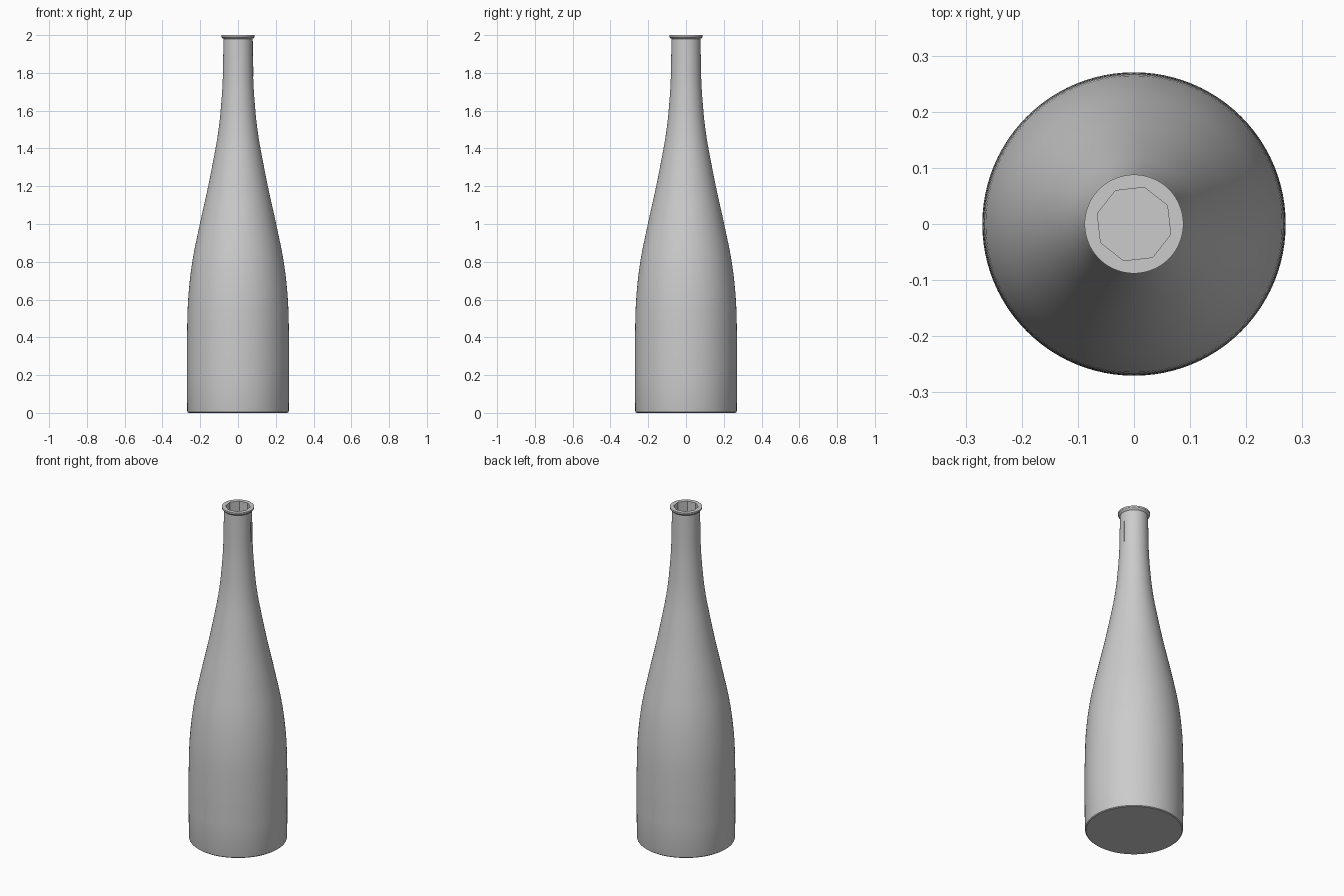
import bpy, bmesh, math
from mathutils import Vector

cube = bpy.data.objects.get("Cube")
if cube:
    bpy.data.objects.remove(cube)

SIDES = 96

# Single plain grey
grey = bpy.data.materials.new("plain_grey")
grey.use_nodes = True
colour = (0.6, 0.6, 0.6, 1)
grey.diffuse_color = colour
grey.node_tree.nodes["Principled BSDF"].inputs["Base Color"].default_value = colour


def smooth_path(points, steps=5):
    """Rounded path through (radius, height) points."""
    pts = [Vector(p) for p in points]
    ends = [pts[0]] + pts + [pts[-1]]
    path = []
    for a, b, c, d in zip(ends, ends[1:], ends[2:], ends[3:]):
        for i in range(steps):
            t = i / steps
            path.append(0.5 * (2 * b + (c - a) * t + (2 * a - 5 * b + 4 * c - d) * t**2
                               + (3 * b - a - 3 * c + d) * t**3))
    return path + [pts[-1]]


def lathe(name, profile):
    """Closed solid of revolution around z."""
    bm = bmesh.new()
    rings = []
    for r, z in profile:
        angles = [math.tau * i / SIDES for i in range(SIDES)]
        rings.append([bm.verts.new((r * math.cos(a), r * math.sin(a), z)) for a in angles])
    for low, high in zip(rings, rings[1:]):
        for i in range(SIDES):
            j = (i + 1) % SIDES
            bm.faces.new((low[i], low[j], high[j], high[i]))
    bm.faces.new(rings[0][::-1])
    bm.faces.new(rings[-1])
    mesh = bpy.data.meshes.new(name)
    bm.to_mesh(mesh)
    bm.free()
    mesh.materials.append(grey)
    obj = bpy.data.objects.new(name, mesh)
    bpy.context.collection.objects.link(obj)
    return obj


# Bottle: rounded foot, straight body, tapering shoulder, slim neck, thin lip
foot = [(0.262, 0), (0.267, 0.004), (0.269, 0.012)]
wall = smooth_path([(0.27, 0.2), (0.27, 0.38), (0.264, 0.6), (0.242, 0.8), (0.202, 1.0),
                    (0.158, 1.2), (0.119, 1.4), (0.103, 1.5), (0.092, 1.6),
                    (0.081, 1.76), (0.077, 1.98)])
lip = [(0.086, 1.988), (0.088, 1.991), (0.088, 2.0)]
bottle = lathe("bottle", foot + [tuple(p) for p in wall] + lip)

# Eight-sided bore down through the neck
bpy.ops.mesh.primitive_cylinder_add(vertices=8, radius=0.068, depth=2, location=(0, 0, 1.06))
bore = bpy.context.object
bore.name = "bore_cutter"
bore.hide_render = True
bore.data.materials.append(grey)
# Turn one corner to 29 degrees; the cylinder's first corner lies on +y
bore.rotation_euler.z = math.radians(29 - 90)
cut = bottle.modifiers.new("bore", "BOOLEAN")
cut.operation = "DIFFERENCE"
cut.solver = "EXACT"
cut.object = bore

bpy.ops.object.select_all(action="DESELECT")
bottle.select_set(True)
bpy.context.view_layer.objects.active = bottle
bpy.ops.object.modifier_apply(modifier=cut.name)
bpy.data.objects.remove(bore)
bpy.ops.object.shade_smooth_by_angle(angle=math.radians(30))

# Fine upright seam on the left of the neck
bpy.ops.mesh.primitive_cube_add(size=1, location=(0.0775, 0.01, 1.875))
seam = bpy.context.object
seam.name = "neck_seam"
seam.scale = (0.005, 0.003, 0.19)
seam.rotation_euler.y = math.radians(-1)
seam.data.materials.append(grey)
